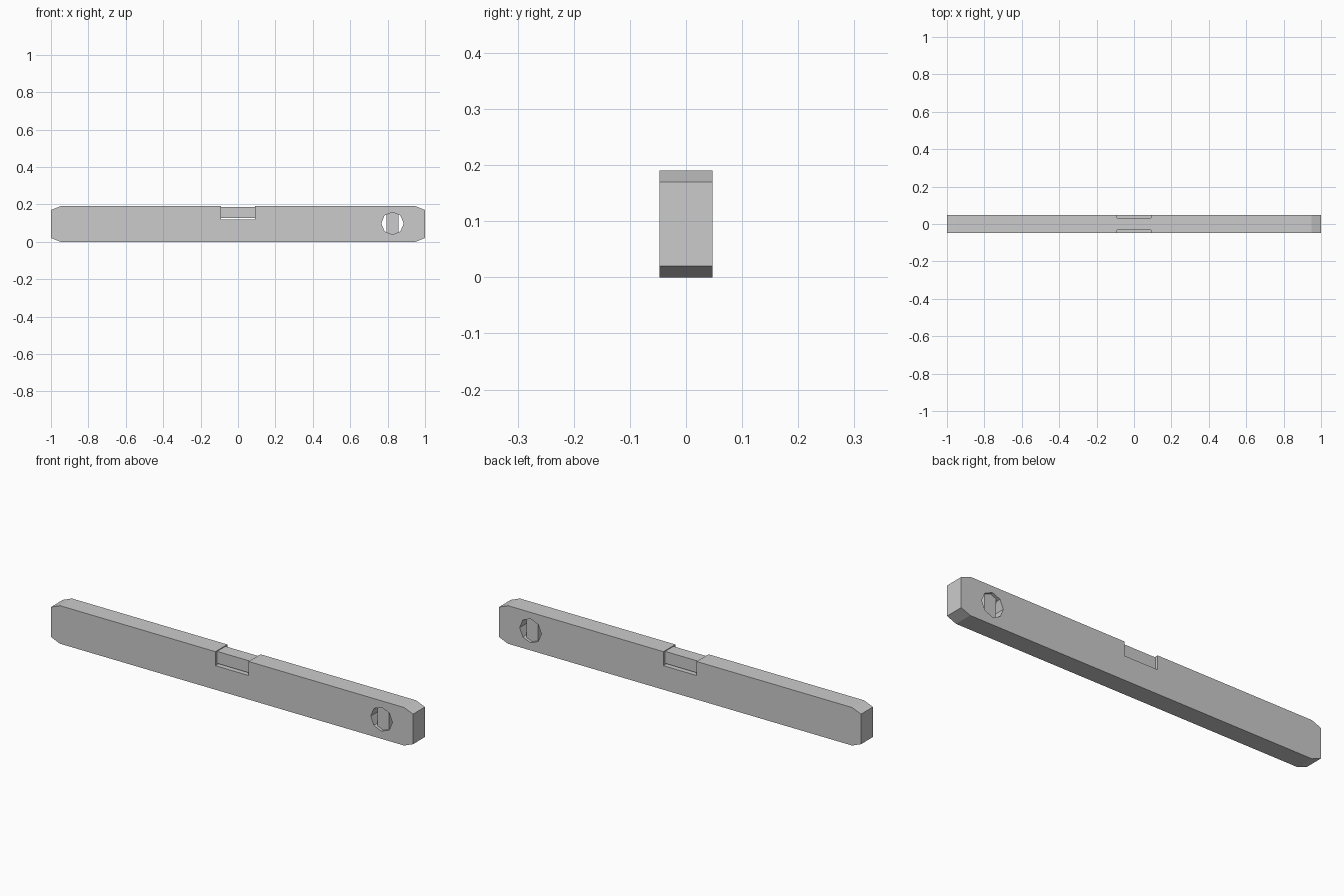
import bpy, bmesh
from math import pi
from mathutils import Matrix

if "Cube" in bpy.data.objects:
    bpy.data.objects.remove(bpy.data.objects["Cube"])

HALF_Y = 0.047


def new_object(name, bm):
    bmesh.ops.recalc_face_normals(bm, faces=bm.faces)
    mesh = bpy.data.meshes.new(name)
    bm.to_mesh(mesh)
    bm.free()
    obj = bpy.data.objects.new(name, mesh)
    bpy.context.collection.objects.link(obj)
    return obj


def box(name, centre, size):
    bm = bmesh.new()
    bmesh.ops.create_cube(bm, size=1)
    bmesh.ops.scale(bm, vec=size, verts=bm.verts)
    bmesh.ops.translate(bm, vec=centre, verts=bm.verts)
    return new_object(name, bm)


# Level body: chamfered bar with a notch in the top, extruded through y
half = [(0.95, 0), (1, 0.02), (1, 0.17), (0.95, 0.19), (0.092, 0.19), (0.092, 0.12)]
profile = half + [(-x, z) for x, z in reversed(half)]
bm = bmesh.new()
face = bm.faces.new([bm.verts.new((x, -HALF_Y, z)) for x, z in profile])
ext = bmesh.ops.extrude_face_region(bm, geom=[face])
bmesh.ops.translate(bm, vec=(0, 2 * HALF_Y, 0),
                    verts=[v for v in ext["geom"] if isinstance(v, bmesh.types.BMVert)])
body = new_object("level_body", bm)

# Eight-sided window near the right end
bm = bmesh.new()
bmesh.ops.create_cone(bm, cap_ends=True, segments=8, radius1=0.06, radius2=0.06,
                      depth=0.3, matrix=Matrix.Translation((0.826, 0, 0.098))
                      @ Matrix.Rotation(pi / 2, 4, 'X'))
cutter = new_object("window_cutter", bm)
cutter.hide_render = True
cutter.hide_set(True)
mod = body.modifiers.new("window", 'BOOLEAN')
mod.operation = 'DIFFERENCE'
mod.solver = 'EXACT'
mod.object = cutter

# Square vials: one lying in the notch, one upright in the window
box("centre_vial", (0, 0, 0.156), (0.186, 0.066, 0.06))
box("end_vial", (0.826, 0, 0.098), (0.064, 0.066, 0.13))
